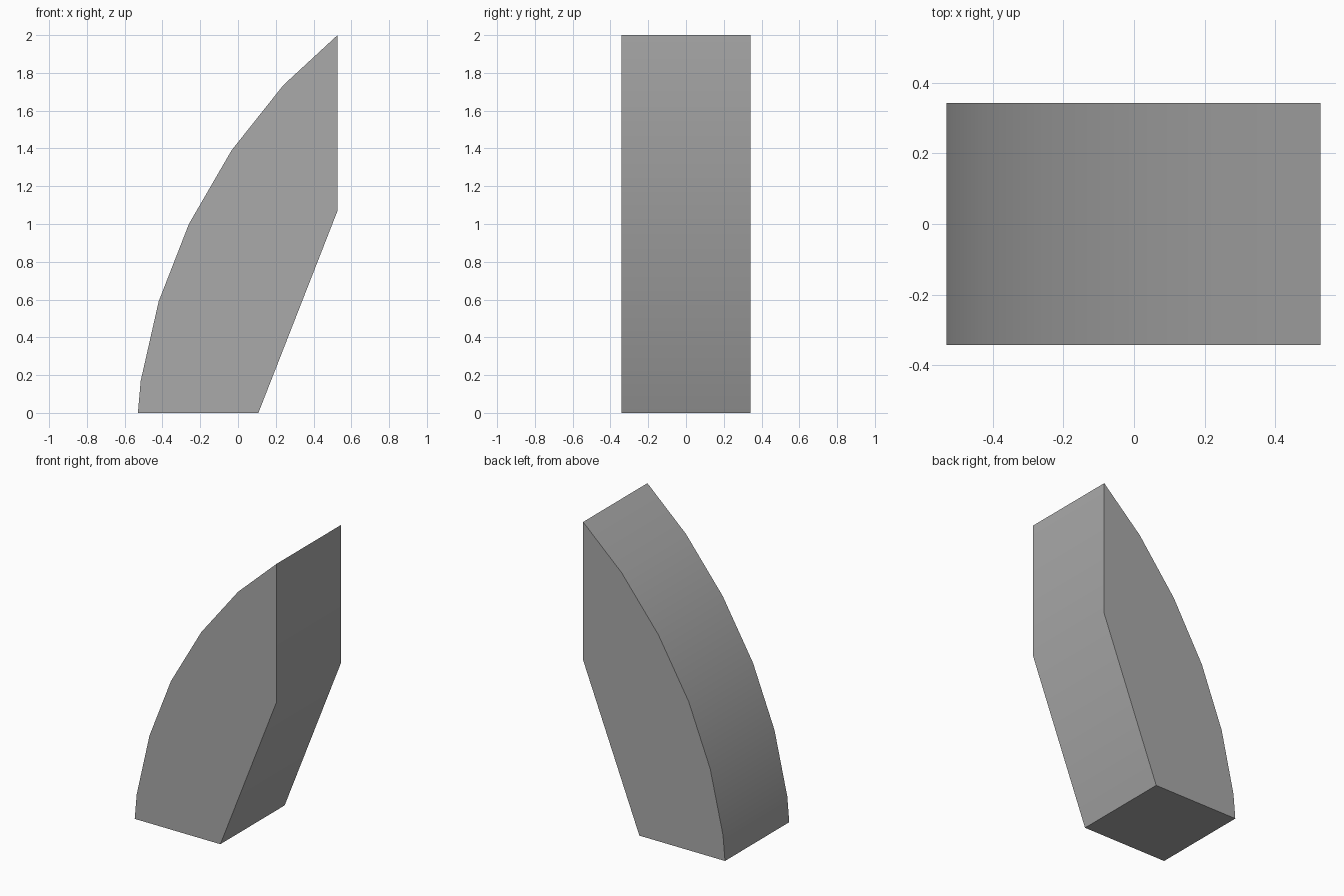
import bpy, bmesh
from math import radians

cube = bpy.data.objects.get("Cube")
if cube:
    bpy.data.objects.remove(cube, do_unlink=True)

# Plain grey material
grey = bpy.data.materials.new("grey stone")
grey.use_nodes = True
colour = (0.4, 0.4, 0.4, 1)
grey.diffuse_color = colour
grey.node_tree.nodes["Principled BSDF"].inputs["Base Color"].default_value = colour

# Side profile (x, z): flat foot, leaning underside, upright back, curved outer edge
HALF_DEPTH = 0.342
profile = [(-0.53, 0), (0.108, 0), (0.527, 1.07), (0.527, 2), (0.24, 1.735),
           (-0.034, 1.39), (-0.26, 1.0), (-0.42, 0.59), (-0.515, 0.17)]

# Extrude the profile from front to back
bm = bmesh.new()
front = bm.faces.new([bm.verts.new((x, -HALF_DEPTH, z)) for x, z in profile])
extruded = bmesh.ops.extrude_face_region(bm, geom=[front], use_keep_orig=True)
back_verts = [g for g in extruded["geom"] if isinstance(g, bmesh.types.BMVert)]
bmesh.ops.translate(bm, verts=back_verts, vec=(0, 2 * HALF_DEPTH, 0))
bmesh.ops.recalc_face_normals(bm, faces=bm.faces)
mesh = bpy.data.meshes.new("curved_bracket")
bm.to_mesh(mesh)
bm.free()
mesh.materials.append(grey)
bracket = bpy.data.objects.new("curved_bracket", mesh)
bpy.context.collection.objects.link(bracket)

# Smooth the gentle bends, keep the corners sharp
bpy.ops.object.select_all(action="DESELECT")
bracket.select_set(True)
bpy.context.view_layer.objects.active = bracket
bpy.ops.object.shade_smooth_by_angle(angle=radians(30))
